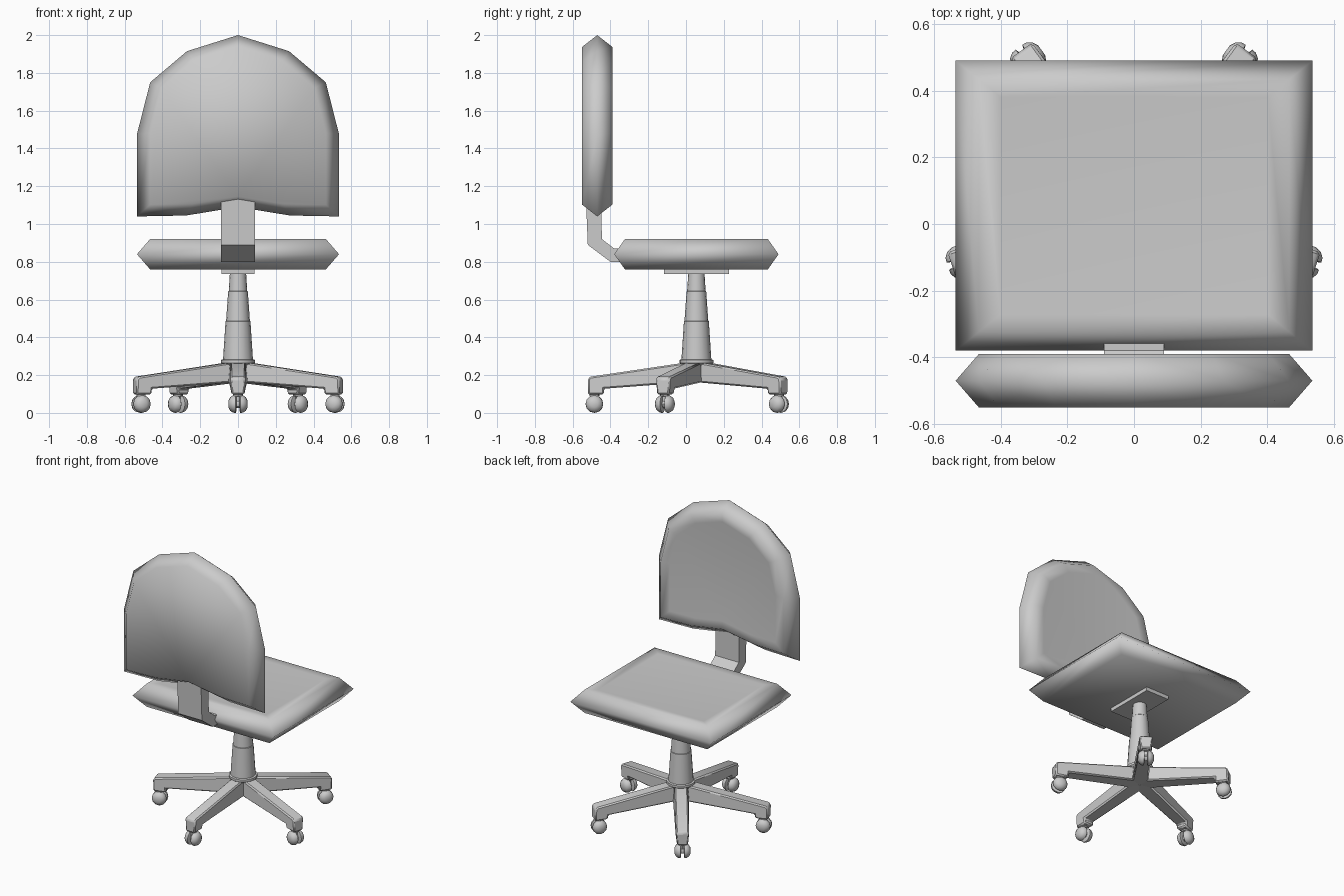
import bpy, bmesh, math
from mathutils import Matrix, Vector

if "Cube" in bpy.data.objects:
    bpy.data.objects.remove(bpy.data.objects["Cube"])

CY = 0.055                      # column axis y
LEG_ANGLES = [-90 + 72 * i for i in range(5)]


def finish(name, bm, smooth=40):
    bmesh.ops.remove_doubles(bm, verts=bm.verts, dist=1e-5)
    bmesh.ops.recalc_face_normals(bm, faces=bm.faces)
    me = bpy.data.meshes.new(name)
    bm.to_mesh(me)
    bm.free()
    if smooth:
        me.shade_smooth()
        me.set_sharp_from_angle(angle=math.radians(smooth))
    ob = bpy.data.objects.new(name, me)
    bpy.context.collection.objects.link(ob)
    return ob


def loft(bm, rings):
    """Skin a stack of equal-length point rings and cap both ends."""
    vr = [[bm.verts.new(p) for p in r] for r in rings]
    n = len(vr[0])
    for a, b in zip(vr, vr[1:]):
        for i in range(n):
            bm.faces.new((a[i], a[(i + 1) % n], b[(i + 1) % n], b[i]))
    bm.faces.new(vr[0][::-1])
    bm.faces.new(vr[-1])


def lathe(bm, profile, sides, mat=Matrix()):
    """Closed solid of revolution about local z from (radius, z) pairs."""
    loft(bm, [[mat @ Vector((r * math.cos(2 * math.pi * i / sides),
                             r * math.sin(2 * math.pi * i / sides), z))
               for i in range(sides)] for r, z in profile])


def cushion(name, outline, centre, place):
    """Pad with a mid ridge, bevelled rims and a slightly dished inner face."""
    bm = bmesh.new()
    layers = [(0.87, -0.08), (1.0, 0.0), (0.87, 0.08), (0.75, 0.075)]
    loft(bm, [[place(centre[0] + (u - centre[0]) * s,
                     centre[1] + (v - centre[1]) * s, d) for u, v in outline]
              for s, d in layers])
    return finish(name, bm, 179)


# Seat pad
cushion("seat", [(-0.535, -0.38), (0.535, -0.38), (0.535, 0.49), (-0.535, 0.49)],
        (0, CY), lambda u, v, d: (u, v, 0.84 + d))

# Backrest pad with arched top and notched bottom
half = [(0.275, 1.045), (0.535, 1.04), (0.535, 1.475), (0.465, 1.75), (0.27, 1.915)]
outline = [(0, 1.09)] + half + [(0, 2.0)] + [(-x, z) for x, z in reversed(half)]
cushion("backrest", outline, (0, 1.52), lambda u, v, d: (u, -0.47 + d, v))

# Bent bracket joining seat and backrest
bm = bmesh.new()
bend = [(-0.53, 1.14), (-0.52, 0.89), (-0.40, 0.80), (-0.28, 0.80),
        (-0.28, 0.87), (-0.38, 0.87), (-0.445, 0.92), (-0.45, 1.14)]
loft(bm, [[(x, y, z) for y, z in bend] for x in (-0.09, 0.09)])
finish("back_bracket", bm, 35)

# Mounting plate under the seat
bm = bmesh.new()
bmesh.ops.create_cube(bm, size=1, matrix=Matrix.Translation((0, CY, 0.75))
                      @ Matrix.Diagonal((0.175, 0.345, 0.03, 1)))
finish("seat_plate", bm, 0)

# Tapered column with telescoping steps
axis = Matrix.Translation((0, CY, 0))
bm = bmesh.new()
lathe(bm, [(0.08, 0.27), (0.066, 0.485), (0.063, 0.487), (0.052, 0.642),
           (0.049, 0.645), (0.043, 0.74)], 16, axis)
finish("column", bm, 40)

# Central hub and collar
bm = bmesh.new()
lathe(bm, [(0.05, 0.165), (0.078, 0.255), (0.09, 0.265), (0.09, 0.28), (0.078, 0.284)],
      16, axis)
finish("base_hub", bm, 40)

# Leg side profile: (distance, height, half width)
LEG = [(0.0, 0.275, 0.042), (0.56, 0.192, 0.04), (0.575, 0.18, 0.04),
       (0.575, 0.098, 0.034), (0.49, 0.098, 0.034), (0.49, 0.128, 0.04),
       (0.0, 0.165, 0.052)]
# Domed caster wheel profile: (radius, offset along axle)
WHEEL = [(0.038, 0.009), (0.047, 0.012), (0.046, 0.026), (0.036, 0.041), (0.018, 0.05)]

for i, deg in enumerate(LEG_ANGLES, 1):
    frame = axis @ Matrix.Rotation(math.radians(deg), 4, 'Z')

    # Leg
    bm = bmesh.new()
    loft(bm, [[frame @ Vector((r, s * w, z)) for r, z, w in LEG] for s in (-1, 1)])
    leg = finish(f"base_leg_{i}", bm, 35)
    bev = leg.modifiers.new("soft_edges", 'BEVEL')
    bev.width, bev.segments = 0.008, 1
    bev.limit_method, bev.angle_limit = 'ANGLE', math.radians(50)

    # Twin-wheel caster with axle and stem
    bm = bmesh.new()
    wheel_at = frame @ Matrix.Translation((0.54, 0, 0.047))
    for turn in (90, -90):
        lathe(bm, WHEEL, 12, wheel_at @ Matrix.Rotation(math.radians(turn), 4, 'X'))
    lathe(bm, [(0.02, -0.012), (0.02, 0.012)], 8,
          wheel_at @ Matrix.Rotation(math.radians(90), 4, 'X'))
    lathe(bm, [(0.014, 0.0), (0.014, 0.04), (0.026, 0.043), (0.026, 0.06)], 8, wheel_at)
    finish(f"caster_{i}", bm, 45)
